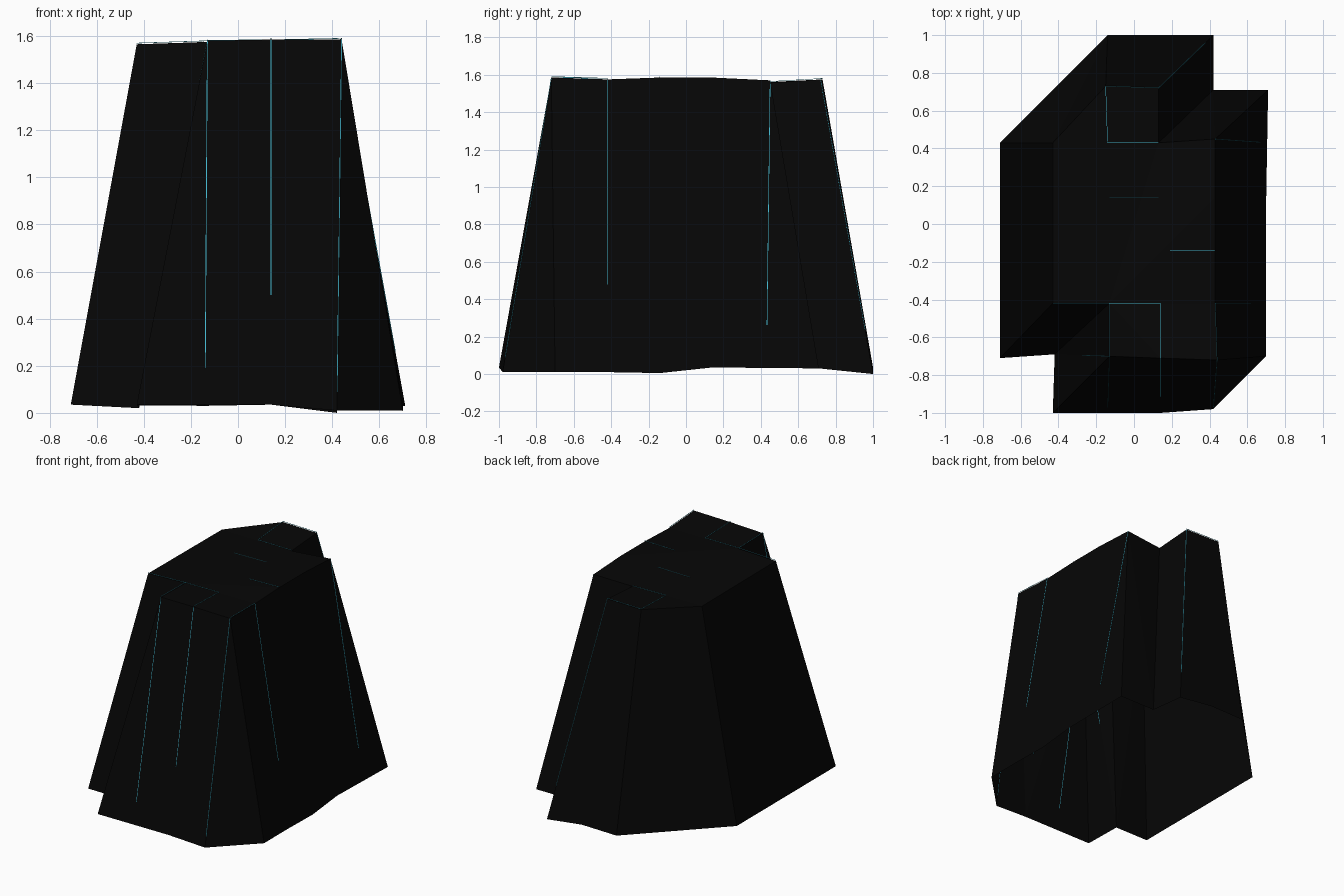
import bpy
import bmesh
from mathutils import Vector

default_cube = bpy.data.objects.get("Cube")
if default_cube:
    bpy.data.objects.remove(default_cube, do_unlink=True)


def make_material(name, color):
    material = bpy.data.materials.new(name)
    material.use_nodes = True
    material.diffuse_color = color
    shader = material.node_tree.nodes["Principled BSDF"]
    shader.inputs["Base Color"].default_value = color
    shader.inputs["Roughness"].default_value = 0.9
    return material


def finish_object(name, bm, material):
    mesh = bpy.data.meshes.new(name)
    bm.to_mesh(mesh)
    bm.free()
    mesh.materials.append(material)
    obj = bpy.data.objects.new(name, mesh)
    bpy.context.collection.objects.link(obj)
    return obj


black = make_material("near black", (0.0019, 0.0019, 0.0019, 1))
cyan = make_material("bright cyan", (0.06, 0.5, 0.65, 1))

# Matching corners of the flat top and the flared foot, counter-clockwise
top = {
    "notch_front": (-.13, -.7, 1.58), "front": (.14, -.71, 1.585),
    "corner": (.44, -.72, 1.585), "side_front": (.43, -.42, 1.575),
    "side_mid": (.43, -.14, 1.585), "side_rear": (.43, .14, 1.585),
    "side_back": (.43, .45, 1.57), "step": (.13, .43, 1.555),
    "back": (.13, .72, 1.575), "back_end": (-.15, .73, 1.575),
    "far_back": (-.43, .43, 1.56), "far_front": (-.43, -.42, 1.565),
    "notch": (-.13, -.42, 1.575),
}
foot = {
    "notch_front": (-.43, -1, .035), "front": (.14, -1, .035),
    "corner": (.42, -.98, .01), "side_front": (.7, -.42, .01),
    "side_mid": (.7, -.14, .005), "side_rear": (.7, .14, .035),
    "side_back": (.71, .71, .03), "step": (.42, .71, .03),
    "back": (.42, 1, 0), "back_end": (-.14, 1, .03),
    "far_back": (-.71, .43, .035), "far_front": (-.71, -.71, .035),
    "notch": (-.42, -.69, .02),
}
# Extra foot points that fan out from a single top corner
fan = {"corner": (.7, -.7, .01), "back": (.14, 1, .035)}

# Tapered shell, open underneath
bm = bmesh.new()
upper = {key: bm.verts.new(co) for key, co in top.items()}
lower = {key: bm.verts.new(co) for key, co in foot.items()}
keys = list(top)
for key, following in zip(keys, keys[1:] + keys[:1]):
    start = lower[key]
    if key in fan:
        start = bm.verts.new(fan[key])
        bm.faces.new((lower[key], start, upper[key]))
    bm.faces.new((start, lower[following], upper[following], upper[key]))

# Top in three slabs, so that both notches stay open
for slab in (("notch_front", "front", "corner", "side_front", "notch"),
             ("far_front", "notch", "side_front", "side_mid", "side_rear",
              "side_back", "step", "far_back"),
             ("far_back", "step", "back", "back_end")):
    bm.faces.new([upper[key] for key in slab])
bmesh.ops.triangulate(bm, faces=bm.faces[:])
finish_object("tapered_shell", bm, black)


# Hairline seams: thin square rods lying on the surface
def add_seam(bm, start, end, portion=1.0, half=.0023):
    start, end = Vector(start), Vector(end)
    end = start.lerp(end, portion)
    direction = (end - start).normalized()
    across = direction.orthogonal().normalized() * half
    over = direction.cross(across)
    rings = [[bm.verts.new(p + a) for a in (across, over, -across, -over)]
             for p in (start, end)]
    faces = [bm.faces.new(rings[0][::-1]), bm.faces.new(rings[1])]
    for i in range(4):
        j = (i + 1) % 4
        faces.append(bm.faces.new(
            (rings[0][i], rings[0][j], rings[1][j], rings[1][i])))
    bmesh.ops.recalc_face_normals(bm, faces=faces)


side_seams = bmesh.new()
add_seam(side_seams, top["notch_front"], (-.14, -1, .035), .9)
add_seam(side_seams, top["notch_front"], foot["notch"], .5)
add_seam(side_seams, top["side_back"], (.71, .43, .03), .85)
for key, portion in (("front", .7), ("corner", .95),
                     ("side_front", .7), ("back", .85)):
    add_seam(side_seams, top[key], foot[key], portion)
finish_object("side_seams", side_seams, cyan)

# Seams on the top, lifted a little
lift = Vector((0, 0, .005))
inner_front = (.14, -.42, 1.576)
inner_back = (-.14, .43, 1.558)
top_seams = bmesh.new()
for a, b in ((top["notch_front"], top["notch"]), (top["notch"], inner_front),
             (inner_front, top["front"]), (top["corner"], top["side_front"]),
             (top["far_front"], top["notch"]), (inner_back, top["back_end"]),
             (inner_back, top["step"]), (top["back_end"], top["back"]),
             ((-.13, .14, 1.576), (.13, .14, 1.58)),
             ((.19, -.14, 1.58), top["side_mid"])):
    add_seam(top_seams, Vector(a) + lift, Vector(b) + lift, half=.0018)
finish_object("top_seams", top_seams, cyan)
